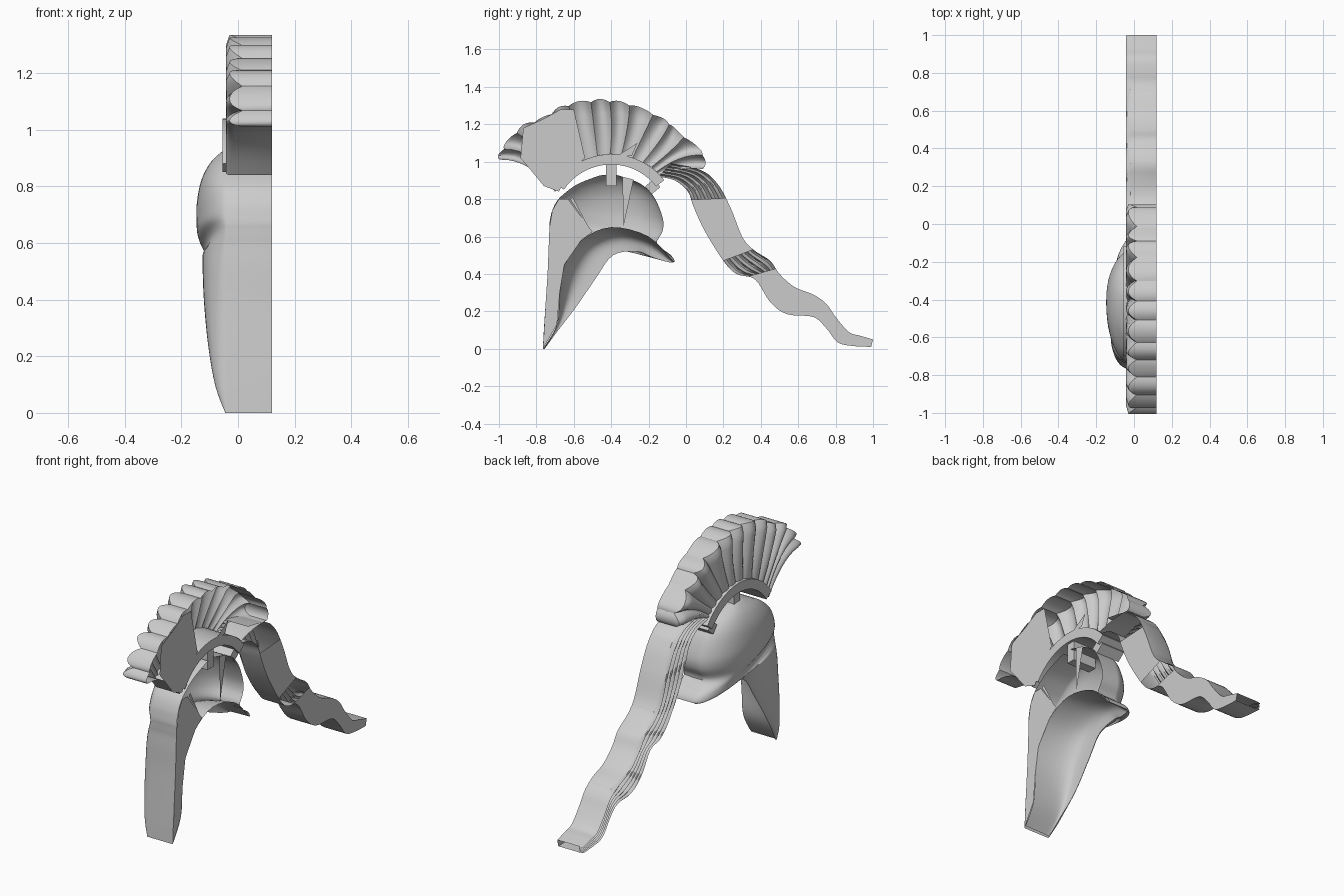
import bpy, bmesh, math
from mathutils import Vector

if "Cube" in bpy.data.objects:
    bpy.data.objects.remove(bpy.data.objects["Cube"])

XC = 0.12  # flat cut plane of the half relief


def spline(pts, n):
    """Catmull-Rom resample of a list of equal-length tuples."""
    out, m = [], len(pts) - 1
    for k in range(n + 1):
        f = k / n * m
        i = min(int(f), m - 1)
        t = f - i
        p0, p1, p2, p3 = (pts[max(i - 1, 0)], pts[i], pts[i + 1], pts[min(i + 2, m)])
        out.append(tuple(0.5 * (2 * b + (c - a) * t + (2 * a - 5 * b + 4 * c - d) * t * t
                                + (3 * b - a - 3 * c + d) * t ** 3)
                         for a, b, c, d in zip(p0, p1, p2, p3)))
    return out


def finish(name, bm, angle=None, outward=None):
    bmesh.ops.remove_doubles(bm, verts=bm.verts, dist=0.0005)
    bmesh.ops.recalc_face_normals(bm, faces=bm.faces)
    if outward:  # open shells: the largest share of area must face this way
        total = sum((f.normal * f.calc_area() for f in bm.faces), Vector())
        if total.dot(Vector(outward)) < 0:
            bmesh.ops.reverse_faces(bm, faces=bm.faces)
    me = bpy.data.meshes.new(name)
    bm.to_mesh(me)
    bm.free()
    ob = bpy.data.objects.new(name, me)
    bpy.context.collection.objects.link(ob)
    if angle:
        bpy.ops.object.select_all(action='DESELECT')
        ob.select_set(True)
        bpy.context.view_layer.objects.active = ob
        bpy.ops.object.shade_smooth_by_angle(angle=math.radians(angle))
    return ob


def sheet(name, rows, angle, close_ends=False):
    bm = bmesh.new()
    g = [[bm.verts.new(p) for p in r] for r in rows]
    for a, b in zip(g, g[1:]):
        for i in range(len(a) - 1):
            bm.faces.new((a[i], a[i + 1], b[i + 1], b[i]))
    if close_ends:
        bm.faces.new(g[0])
        bm.faces.new(g[-1])
    return finish(name, bm, angle, (-1, 0, 0))


def cap(name, polys):
    """Flat pieces lying on the cut plane."""
    bm = bmesh.new()
    for poly in polys:
        f = bm.faces.new([bm.verts.new((XC, y, z)) for y, z in poly])
        f.normal_update()
        if f.normal.x < 0:
            f.normal_flip()
    bmesh.ops.triangulate(bm, faces=bm.faces)
    return finish(name, bm, None, (1, 0, 0))


# Helmet shell: front y,z / back y,z / bulge x / back-edge x / cavity-edge y,z
H = [(-.765, .00, -.755, .00, -.045, -.04, -.757, .01),
     (-.76, .10, -.69, .09, -.08, -.06, -.69, .13),
     (-.75, .25, -.59, .22, -.105, -.085, -.675, .30),
     (-.74, .40, -.48, .38, -.12, -.09, -.65, .45),
     (-.735, .52, -.39, .50, -.125, -.09, -.56, .58),
     (-.73, .59, -.26, .52, -.125, -.08, -.40, .65),
     (-.73, .62, -.17, .485, -.12, -.05, -.20, .60),
     (-.73, .65, -.07, .46, -.115, -.01, -.07, .47),
     (-.73, .67, -.08, .50, -.12, .0, -.08, .50),
     (-.725, .70, -.155, .56, -.142, .0, -.155, .56),
     (-.715, .74, -.125, .63, -.147, .01, -.125, .63),
     (-.69, .79, -.125, .70, -.145, .01, -.125, .70),
     (-.65, .83, -.17, .81, -.13, .0, -.17, .81),
     (-.58, .88, -.24, .88, -.10, -.01, -.24, .88),
     (-.48, .92, -.34, .92, -.06, -.02, -.34, .92),
     (-.44, .93, -.38, .93, -.04, -.03, -.38, .93)]
rows = []
for fy, fz, by, bz, xm, xb, cy, cz in spline(H, 60):
    r = [(XC, fy, fz)]
    for k in range(25):  # outer bulge
        u = (1 - math.cos(math.pi * k / 24)) / 2
        base = -.04 + (xb + .04) * u
        p = max(0, 1 - abs(2 * u - 1) ** 2.2) ** .6
        r.append((base + (xm - base) * p, fy + (by - fy) * u, fz + (bz - fz) * u))
    for k in range(1, 13):  # inner cavity back to the cut plane
        u = math.sin(math.pi / 2 * k / 12)
        r.append((xb + (XC - xb) * u ** 5, by + (cy - by) * u, bz + (cz - bz) * u))
    rows.append(r)
sheet("helmet_shell", rows, 40)
cap("helmet_cut_face", [
    [(-.765, 0), (-.69, .13), (-.675, .3), (-.65, .45), (-.56, .58), (-.5, .625),
     (-.63, .8), (-.68, .8), (-.715, .74), (-.73, .65), (-.74, .4), (-.75, .25)],
    [(-.62, .80), (-.605, .81), (-.51, .63)],
    [(-.34, .92), (-.28, .905), (-.335, .65)]])

# Curved crest holder and its pegs
bm = bmesh.new()
ring = []
for k in range(21):
    a = math.radians(38 + 108 * k / 20)
    ring.append([bm.verts.new((x, -.4 + r * math.cos(a), .68 + r * math.sin(a)))
                 for x, r in ((-.055, .305), (XC, .305), (XC, .36), (-.055, .36))])
for a, b in zip(ring, ring[1:]):
    for i in range(4):
        bm.faces.new((a[i], a[i - 1], b[i - 1], b[i]))
bm.faces.new(ring[0])
bm.faces.new(ring[-1])
finish("crest_holder", bm, 30)
for i, (deg, rad, size) in enumerate(((40, .29, .06), (90, .25, .12))):
    a = math.radians(deg)
    bpy.ops.mesh.primitive_cube_add(size=1, location=(.03, -.4 + rad * math.cos(a),
                                                      .68 + rad * math.sin(a)),
                                    rotation=(a - math.pi / 2, 0, 0))
    peg = bpy.context.object
    peg.name = f"holder_peg_{i}"
    peg.scale = (.15, .055, size)

# Fanned plume: root y,z / middle y,z / tip y,z
P = [(-.70, .84, -.85, .975, -1.01, 1.01), (-.68, .86, -.82, 1.03, -.98, 1.08),
     (-.66, .89, -.78, 1.07, -.88, 1.19), (-.62, .93, -.71, 1.10, -.76, 1.24),
     (-.57, .99, -.62, 1.16, -.66, 1.30), (-.48, 1.03, -.50, 1.18, -.52, 1.33),
     (-.40, 1.04, -.39, 1.19, -.40, 1.33), (-.33, 1.03, -.29, 1.18, -.27, 1.30),
     (-.26, 1.01, -.18, 1.14, -.12, 1.23), (-.20, .98, -.10, 1.08, -.05, 1.17),
     (-.16, .95, -.03, 1.03, .09, 1.05), (-.15, .93, -.02, .96, .10, .96)]
rows = []
PER = 8
for j, (iy, iz, my, mz, oy, oz) in enumerate(spline(P, 13 * PER)):
    w = (j % PER) / PER
    ridge = 1 - abs(2 * w - 1) ** 2  # 0 in the groove, 1 on the lock
    q = []
    for k in range(9):
        t = k / 8 * (.955 + .05 * ridge)
        a, b, c = (1 - t) * (1 - 2 * t), 4 * t * (1 - t), t * (2 * t - 1)
        depth = (.01 + .035 * k / 8) * (1 - ridge)
        x = -.042 + depth + (.012 if k == 8 else 0)
        q.append((x, a * iy + b * my + c * oy, a * iz + b * mz + c * oz))
    rows.append([(XC,) + q[0][1:]] + q + [(XC,) + q[-1][1:]])
# side walls at the first and last lock
rows.insert(0, [(XC, y, z) for x, y, z in rows[0]])
rows.append([(XC, y, z) for x, y, z in rows[-1]])
sheet("plume_fan", rows, 35)
cap("plume_cut_face", [
    [(-.87, 1.18), (-.885, 1.02), (-.83, .955), (-.76, .87), (-.68, .84), (-.66, .88),
     (-.62, .93), (-.57, .99), (-.54, 1.02), (-.60, 1.28), (-.67, 1.28), (-.76, 1.23)],
    [(-.37, 1.03), (-.29, 1.03), (-.26, 1.10)]])

# Trailing plume: upper y,z / lower y,z
T = [(-.08, .99, -.15, .92), (.08, .955, -.06, .90), (.17, .88, .01, .84),
     (.24, .75, .04, .76), (.30, .60, .10, .63), (.36, .53, .20, .47),
     (.45, .47, .27, .40), (.50, .40, .37, .37), (.58, .33, .45, .25),
     (.68, .29, .54, .185), (.75, .24, .68, .17), (.80, .17, .75, .11),
     (.87, .09, .81, .035), (.93, .07, .89, .015), (1.0, .05, .99, .01)]
tail = spline(T, 70)
rows = []
for j, (uy, uz, ly, lz) in enumerate(tail):
    q = []
    for k in range(21):
        u = k / 20
        d = .03 * (1 - abs(math.sin(math.pi * 5 * u + .25 * math.sin(j * .5))))
        q.append((-.042 + d, uy + (ly - uy) * u, uz + (lz - uz) * u))
    rows.append([(XC,) + q[0][1:]] + q + [(XC,) + q[-1][1:]])
sheet("plume_tail", rows[:], 35)


def strip(a, b):
    part = tail[a:b + 1]
    return [p[:2] for p in part] + [p[2:] for p in reversed(part)]


cap("tail_cut_faces", [strip(13, 25), strip(33, 70)])
